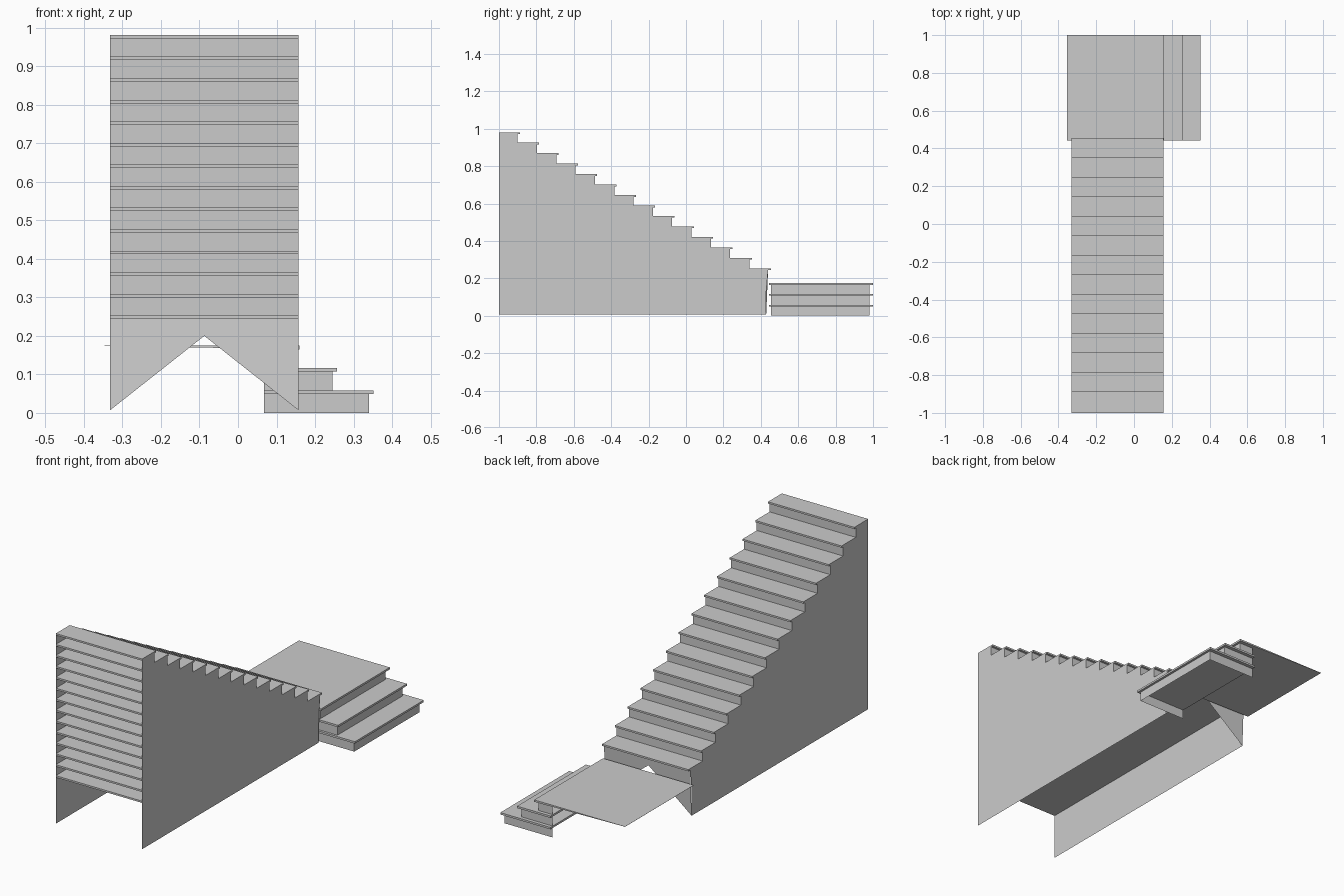
import bpy, bmesh

if "Cube" in bpy.data.objects:
    bpy.data.objects.remove(bpy.data.objects["Cube"])


def make(name, polys):
    """Object from a list of polygons (each a list of 3D points)."""
    bm = bmesh.new()
    for p in polys:
        bm.faces.new([bm.verts.new(v) for v in p])
    bmesh.ops.remove_doubles(bm, verts=bm.verts, dist=1e-5)
    me = bpy.data.meshes.new(name)
    bm.to_mesh(me)
    bm.free()
    ob = bpy.data.objects.new(name, me)
    bpy.context.collection.objects.link(ob)
    return ob


def slab(name, x0, x1, y0, y1, top, thick, thick_left=None):
    """Board with a flat top; the left end may taper to another thickness."""
    tl = thick if thick_left is None else thick_left
    bm = bmesh.new()
    bmesh.ops.create_cube(bm, size=1)
    for v in bm.verts:
        left = v.co.x < 0
        v.co.z = top if v.co.z > 0 else top - (tl if left else thick)
        v.co.x = x0 if left else x1
        v.co.y = y0 if v.co.y < 0 else y1
    me = bpy.data.meshes.new(name)
    bm.to_mesh(me)
    bm.free()
    ob = bpy.data.objects.new(name, me)
    bpy.context.collection.objects.link(ob)


# Main flight dimensions
XL, XR, BACK = -0.332, 0.157, -1.0
N, TOP, RISE = 14, 0.981, 0.056
NOSE, GOING, LIP, T = -0.888, 0.1033, 0.012, 0.009

# Treads run all the way to the open back; thin risers close their fronts
outline = [(BACK, 0.007), (BACK, TOP - T)]
for i in range(N):
    z = TOP - RISE * i
    nose = NOSE + GOING * i
    y = nose - LIP
    slab(f"tread_{i + 1}", XL, XR, BACK, nose, z, T)
    if i < N - 1:
        zb = z - RISE
        make(f"riser_{i + 1}", [[(XL, y, zb), (XR, y, zb), (XR, y, z - T), (XL, y, z - T)]])
        outline += [(y, z - T), (y, zb - T)]
    else:
        outline += [(y - 0.004, z - T), (y - 0.014, 0.13), (y - 0.014, 0.007)]
        # Lowest riser with the inverted V notch
        yb = y - 0.014
        make("notched_riser", [[(XL, y - 0.004, z - T), (XL, yb, 0.007),
                                ((XL + XR) / 2, yb, 0.2), (XR, yb, 0.007),
                                (XR, y - 0.004, z - T)]])

# Thin side walls following the steps
for name, x in (("left_wall", XL), ("right_wall", XR)):
    make(name, [[(x, y, z) for y, z in outline]])

# Landing board, tapering toward its left edge
slab("landing", -0.355, 0.16, 0.443, 1.0, 0.175, 0.01, 0.0005)

# Lower side steps: hollow bases under overhanging treads
X0, Y0, Y1 = 0.068, 0.455, 0.982
base = 0.0
for i, (xe, top) in enumerate([(0.352, 0.0585), (0.257, 0.117), (0.16, 0.175)]):
    if i < 2:
        slab(f"side_tread_{i + 1}", X0, xe, 0.443, 1.0, top, 0.01)
    path = [(X0, Y0), (xe - LIP, Y0), (xe - LIP, Y1), (X0, Y1)]
    zt = top - 0.01
    make(f"side_riser_{i + 1}", [[(*a, base), (*b, base), (*b, zt), (*a, zt)]
                                 for a, b in zip(path, path[1:])])
    base = top
